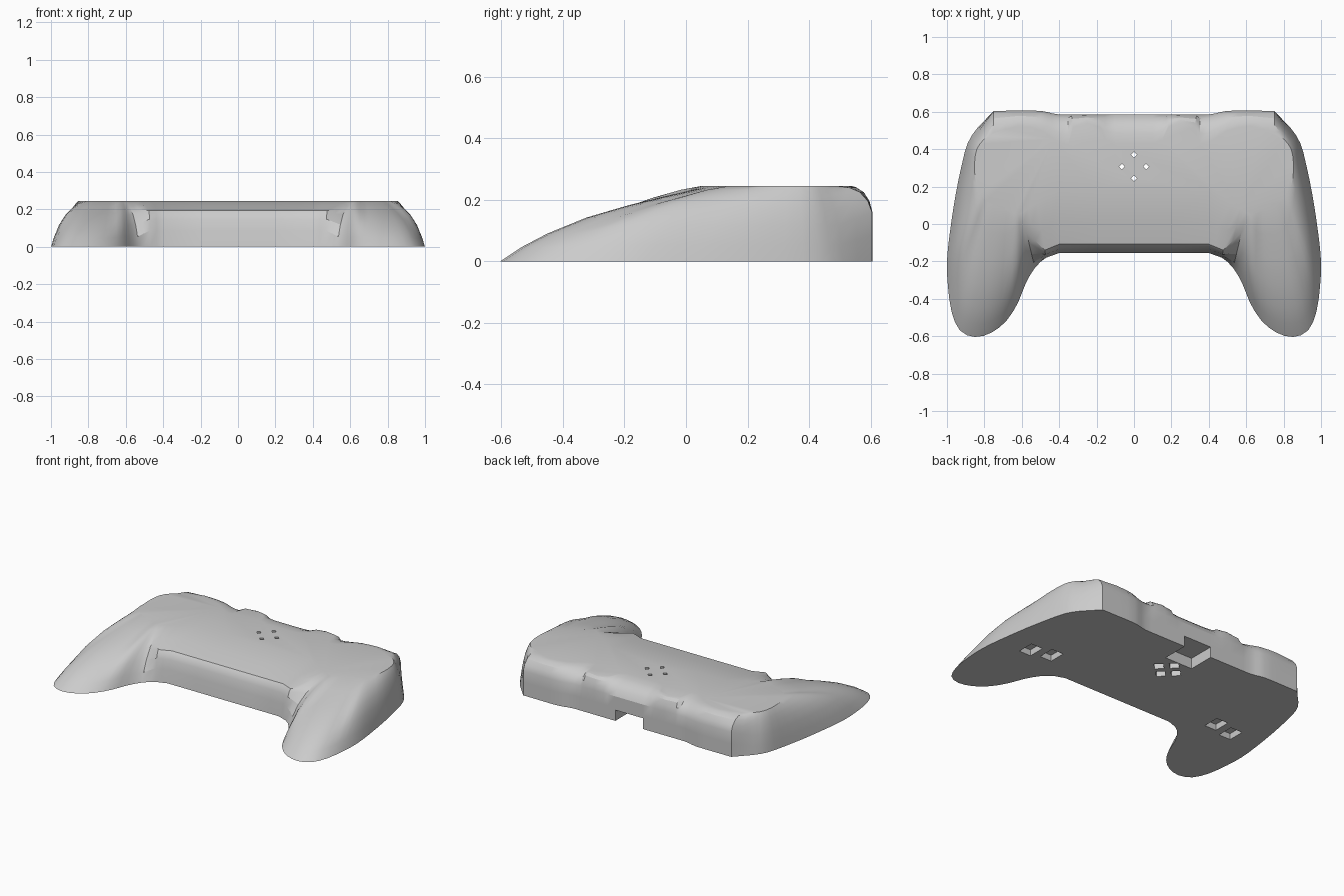
import bpy, bmesh, math
from mathutils import Matrix

if "Cube" in bpy.data.objects:
    bpy.data.objects.remove(bpy.data.objects["Cube"])

H = 0.245  # shell height

# Wall profiles: (fraction inward, fraction of height)
PROFILES = {
    "F": [(0, 0), (.03, .35), (.06, .6), (.1, .73), (.14, .79), (.5, .9), (1, 1)],
    "G": [(0, 0), (.1, .19), (.22, .37), (.4, .58), (.6, .745), (.8, .88), (1, 1)],
    "S": [(0, 0), (.1, .22), (.25, .48), (.45, .7), (.65, .84), (.85, .95), (1, 1)],
    "B": [(0, 0), (0, .35), (0, .65), (.12, .8), (.35, .92), (.65, .98), (1, 1)],
}

# Right half outline: profile, base x, y, matching flat-top edge x, y
STATIONS = [
    # front edge
    ("F", 0, -.155, 0, .18), ("F", .2, -.155, .2, .18), ("F", .4, -.155, .4, .18),
    ("F", .47, -.18, .52, .11), ("S", .53, -.235, .6, .06),
    # grip
    ("S", .58, -.32, .62, .05), ("S", .62, -.42, .64, .055), ("G", .68, -.515, .67, .065),
    ("G", .76, -.58, .7, .08), ("G", .85, -.604, .74, .095), ("G", .93, -.57, .77, .11),
    ("G", .975, -.47, .79, .125), ("S", .995, -.33, .81, .14), ("S", 1, -.2, .825, .16),
    # outer side
    ("S", .985, -.05, .835, .19), ("S", .955, .15, .85, .25), ("S", .92, .32, .852, .33),
    ("S", .89, .43, .84, .4), ("S", .84, .51, .805, .45),
    # back edge with shoulder pod, dip, lug and centre recess
    ("B", .75, .605, .75, .49), ("B", .62, .606, .62, .525), ("B", .5, .605, .5, .5),
    ("B", .44, .592, .43, .455), ("B", .4, .585, .385, .43), ("B", .355, .585, .35, .43),
    ("B", .335, .585, .325, .52), ("B", .25, .585, .25, .54), ("B", .185, .585, .185, .52),
    ("B", .155, .585, .15, .45), ("B", .1, .585, .1, .432), ("B", 0, .585, 0, .43),
]


def column(s):
    """Points of one wall column from base to flat top."""
    kind, bx, by, tx, ty = s
    return [(bx + (tx - bx) * t, by + (ty - by) * t, H * z) for t, z in PROFILES[kind]]


def spline(a, b, c, d, u):
    """Catmull-Rom point between b and c."""
    return tuple(.5 * (2 * q + (r - p) * u + (2 * p - 5 * q + 4 * r - s) * u * u
                       + (3 * q - p - 3 * r + s) * u ** 3) for p, q, r, s in zip(a, b, c, d))


def half_columns():
    cols = [column(s) for s in STATIONS]
    out = []
    for i in range(len(cols) - 1):
        out.append(cols[i])
        if 2 <= i < 22:  # rounded stretch gets an extra column
            # straight blend across the hard rear corner and the front crease
            hard = i in (2, 18, 19)
            mid = []
            for k in range(7):
                a, b, c, d = (cols[i + n][k] for n in (-1, 0, 1, 2))
                mid.append(tuple((q + r) / 2 for q, r in zip(b, c)) if hard
                           else spline(a, b, c, d, .5))
            out.append([(x, y, min(z, H)) for x, y, z in mid[:-1]]
                       + [(mid[-1][0], mid[-1][1], H)])
    out.append(cols[-1])
    return out


def new_object(name, bm):
    bmesh.ops.recalc_face_normals(bm, faces=bm.faces)
    me = bpy.data.meshes.new(name)
    bm.to_mesh(me)
    bm.free()
    ob = bpy.data.objects.new(name, me)
    bpy.context.collection.objects.link(ob)
    return ob


def boxes(name, specs):
    """Boxes as (x, y, z0, z1, width, depth, turn)."""
    bm = bmesh.new()
    for x, y, z0, z1, w, d, turn in specs:
        m = (Matrix.Translation((x, y, (z0 + z1) / 2)) @ Matrix.Rotation(turn, 4, "Z")
             @ Matrix.Diagonal((w, d, z1 - z0, 1)))
        bmesh.ops.create_cube(bm, size=1, matrix=m)
    return new_object(name, bm)


# Solid shell body
right = half_columns()
left = [[(-x, y, z) for x, y, z in c] for c in reversed(right[1:-1])]
bm = bmesh.new()
ring = [[bm.verts.new(p) for p in c] for c in right + left]
n = len(ring)
for i in range(n):
    a, b = ring[i], ring[(i + 1) % n]
    for k in range(6):
        bm.faces.new((a[k], b[k], b[k + 1], a[k + 1]))
bm.faces.new([c[-1] for c in ring])
bm.faces.new([c[0] for c in reversed(ring)])
shell = new_object("controller_shell", bm)

# Pockets in the underside, cable notch and four pin holes
pins = [(0, .37), (0, .245), (.065, .307), (-.065, .307)]
pockets = [(s * x, y, -.1, .04, .085, .11, 0) for s in (1, -1) for x, y in ((.635, 0), (.77, -.03))]
pockets += [(x, y, -.1, .04, .055, .055, math.pi / 4) for x, y in pins]
pockets.append((0, .54, -.1, .07, .2, .26, 0))
holes = [(x, y, -.2, .4, .022, .022, math.pi / 4) for x, y in pins]

bpy.context.view_layer.objects.active = shell
for name, specs in (("pocket_cutter", pockets), ("pin_hole_cutter", holes)):
    cutter = boxes(name, specs)
    cutter.hide_render = True
    mod = shell.modifiers.new(name, "BOOLEAN")
    mod.operation = "DIFFERENCE"
    mod.solver = "EXACT"
    mod.object = cutter
    bpy.ops.object.modifier_apply(modifier=name)
    bpy.data.objects.remove(cutter)

# Finish: plain grey, smooth with sharp rims
grey = bpy.data.materials.new("light_grey")
grey.diffuse_color = (.6, .6, .6, 1)
grey.use_nodes = True
grey.node_tree.nodes["Principled BSDF"].inputs["Base Color"].default_value = grey.diffuse_color
shell.data.materials.clear()
shell.data.materials.append(grey)
for p in shell.data.polygons:
    p.material_index = 0
shell.select_set(True)
bpy.ops.object.shade_smooth_by_angle(angle=math.radians(25))
